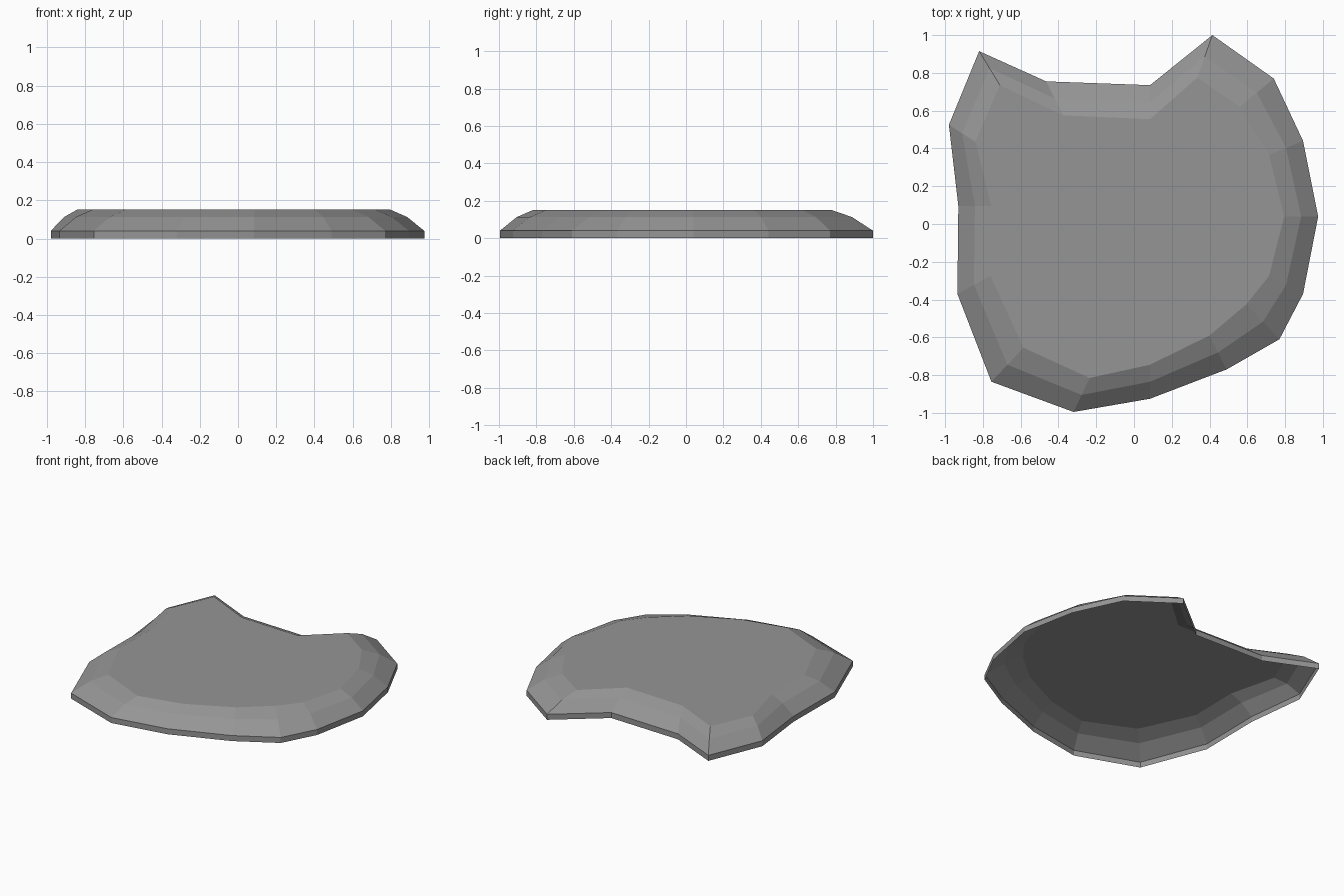
import bpy
import bmesh

# Each pair: outer rim point (x, y) and matching top plateau point (x, y)
profile = [
    ((-0.82, 0.915), (-0.71, 0.735)), ((-0.465, 0.755), (-0.375, 0.575)),
    ((0.085, 0.735), (0.085, 0.555)), ((0.415, 1.0), (0.335, 0.775)),
    ((0.74, 0.77), (0.56, 0.62)), ((0.895, 0.44), (0.715, 0.365)),
    ((0.975, 0.04), (0.795, 0.04)), ((0.895, -0.37), (0.715, -0.275)),
    ((0.77, -0.61), (0.595, -0.425)), ((0.49, -0.77), (0.40, -0.59)),
    ((0.085, -0.925), (0.085, -0.745)), ((-0.32, -0.995), (-0.235, -0.815)),
    ((-0.755, -0.835), (-0.585, -0.655)), ((-0.935, -0.37), (-0.76, -0.275)),
    ((-0.93, 0.095), (-0.755, 0.095)), ((-0.98, 0.525), (-0.84, 0.435)),
]

# Ring levels: (height, blend from rim to plateau)
levels = [(0.0, 0.0), (0.04, 0.0), (0.113, 0.5), (0.152, 1.0)]

# Shell with a short wall, a two-step bevel and a flat top; open underneath
bm = bmesh.new()
rings = []
for z, t in levels:
    rings.append([bm.verts.new((a[0] + (b[0] - a[0]) * t,
                                a[1] + (b[1] - a[1]) * t, z))
                  for a, b in profile])
n = len(profile)
for low, high in zip(rings, rings[1:]):
    for i in range(n):
        j = (i + 1) % n
        bm.faces.new((low[j], low[i], high[i], high[j]))
bm.faces.new(list(reversed(rings[-1])))
bm.normal_update()

mesh = bpy.data.meshes.new("stone_slab")
bm.to_mesh(mesh)
bm.free()
slab = bpy.data.objects.new("stone_slab", mesh)
bpy.context.collection.objects.link(slab)

# Dark grey stone
stone = bpy.data.materials.new("dark_stone")
stone.diffuse_color = (0.3, 0.3, 0.3, 1.0)
mesh.materials.append(stone)
